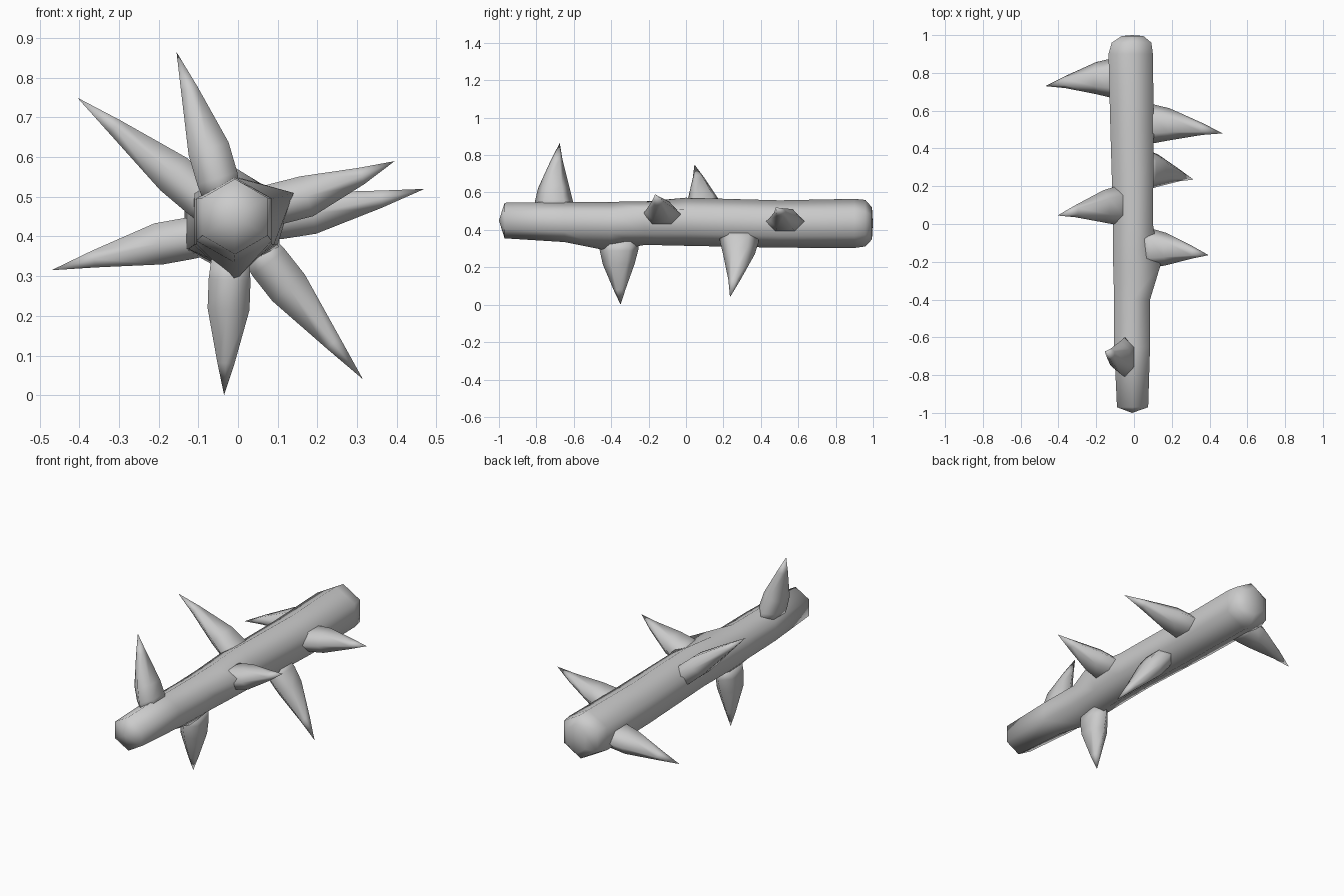
import bpy, bmesh, math
from mathutils import Vector

if "Cube" in bpy.data.objects:
    bpy.data.objects.remove(bpy.data.objects["Cube"])

grey = bpy.data.materials.new("plain grey")
grey.diffuse_color = (0.6, 0.6, 0.6, 1)
grey.use_nodes = True
grey.node_tree.nodes["Principled BSDF"].inputs["Base Color"].default_value = grey.diffuse_color


def loft(name, rings, end, start=None):
    """Skin a list of six-sided rings, closing with a point at the end."""
    bm = bmesh.new()
    loops = [[bm.verts.new(p) for p in ring] for ring in rings]
    n = len(loops[0])
    for a, b in zip(loops, loops[1:]):
        for i in range(n):
            j = (i + 1) % n
            bm.faces.new((a[i], a[j], b[j], b[i]))
    tip = bm.verts.new(end)
    for i in range(n):
        bm.faces.new((loops[-1][i], loops[-1][(i + 1) % n], tip))
    if start is None:
        bm.faces.new(loops[0])
    else:
        s = bm.verts.new(start)
        for i in range(n):
            bm.faces.new((loops[0][(i + 1) % n], loops[0][i], s))
    bmesh.ops.recalc_face_normals(bm, faces=bm.faces)
    me = bpy.data.meshes.new(name)
    bm.to_mesh(me)
    bm.free()
    me.materials.append(grey)
    for p in me.polygons:
        p.use_smooth = True
    ob = bpy.data.objects.new(name, me)
    bpy.context.collection.objects.link(ob)
    return ob


# Stem: y, x min, x max, z min, z max of each hexagonal ring
sections = [
    (-0.97, -0.090, 0.075, 0.355, 0.545),
    (-0.65, -0.105, 0.085, 0.335, 0.550),
    (-0.40, -0.105, 0.085, 0.325, 0.550),
    (-0.22, -0.110, 0.090, 0.320, 0.552),
    (0.00, -0.110, 0.100, 0.315, 0.572),
    (0.50, -0.125, 0.105, 0.305, 0.558),
    (0.90, -0.135, 0.100, 0.303, 0.566),
    (0.96, -0.118, 0.092, 0.312, 0.560),
    (0.995, -0.065, 0.050, 0.350, 0.520),
]
stem = []
for y, x0, x1, z0, z1 in sections:
    ring = []
    for k in range(6):
        a = math.radians(60 * k)
        ring.append(Vector(((x0 + x1) / 2 + (x1 - x0) / 2 * math.sin(a) / 0.866, y,
                            (z0 + z1) / 2 + (z1 - z0) / 2 * math.cos(a))))
    stem.append(ring)
stem[2][3].z = 0.285                      # swelling under the lower thorn
stem[3][1].x, stem[3][1].z = 0.14, 0.51   # swelling beside the right thorn
loft("stem", stem, (-0.01, 1.0, 0.435), (-0.01, -1.0, 0.45))

# Thorns: base, middle and tip of each curved centre line
thorns = [
    ((-0.04, -0.70, 0.50), (-0.083, -0.705, 0.65), (-0.155, -0.675, 0.865)),
    ((-0.02, -0.355, 0.34), (-0.025, -0.36, 0.19), (-0.035, -0.35, 0.0)),
    ((0.05, -0.13, 0.475), (0.20, -0.135, 0.51), (0.395, -0.165, 0.59)),
    ((-0.05, 0.095, 0.46), (-0.19, 0.09, 0.58), (-0.405, 0.045, 0.75)),
    ((0.05, 0.28, 0.37), (0.148, 0.28, 0.245), (0.315, 0.235, 0.04)),
    ((0.05, 0.525, 0.44), (0.22, 0.525, 0.465), (0.47, 0.48, 0.52)),
    ((-0.08, 0.765, 0.40), (-0.23, 0.77, 0.375), (-0.47, 0.73, 0.315)),
]
# position along thorn, half width along the stem, half thickness
profile = [(0, 0.105, 0.055), (0.18, 0.103, 0.061), (0.42, 0.085, 0.061), (0.80, 0.032, 0.025)]

for n, pts in enumerate(thorns):
    b, m, t = (Vector(p) for p in pts)
    ctrl = 2 * m - (b + t) / 2
    side = (t - b).cross(Vector((0, 1, 0))).normalized()
    rings = []
    for s, w, h in profile:
        c = b * (1 - s) ** 2 + ctrl * 2 * s * (1 - s) + t * s * s
        rings.append([c + Vector((0, 1, 0)) * w * math.cos(math.radians(60 * k))
                      + side * h * math.sin(math.radians(60 * k)) for k in range(6)])
    loft(f"thorn_{n + 1}", rings, t)
